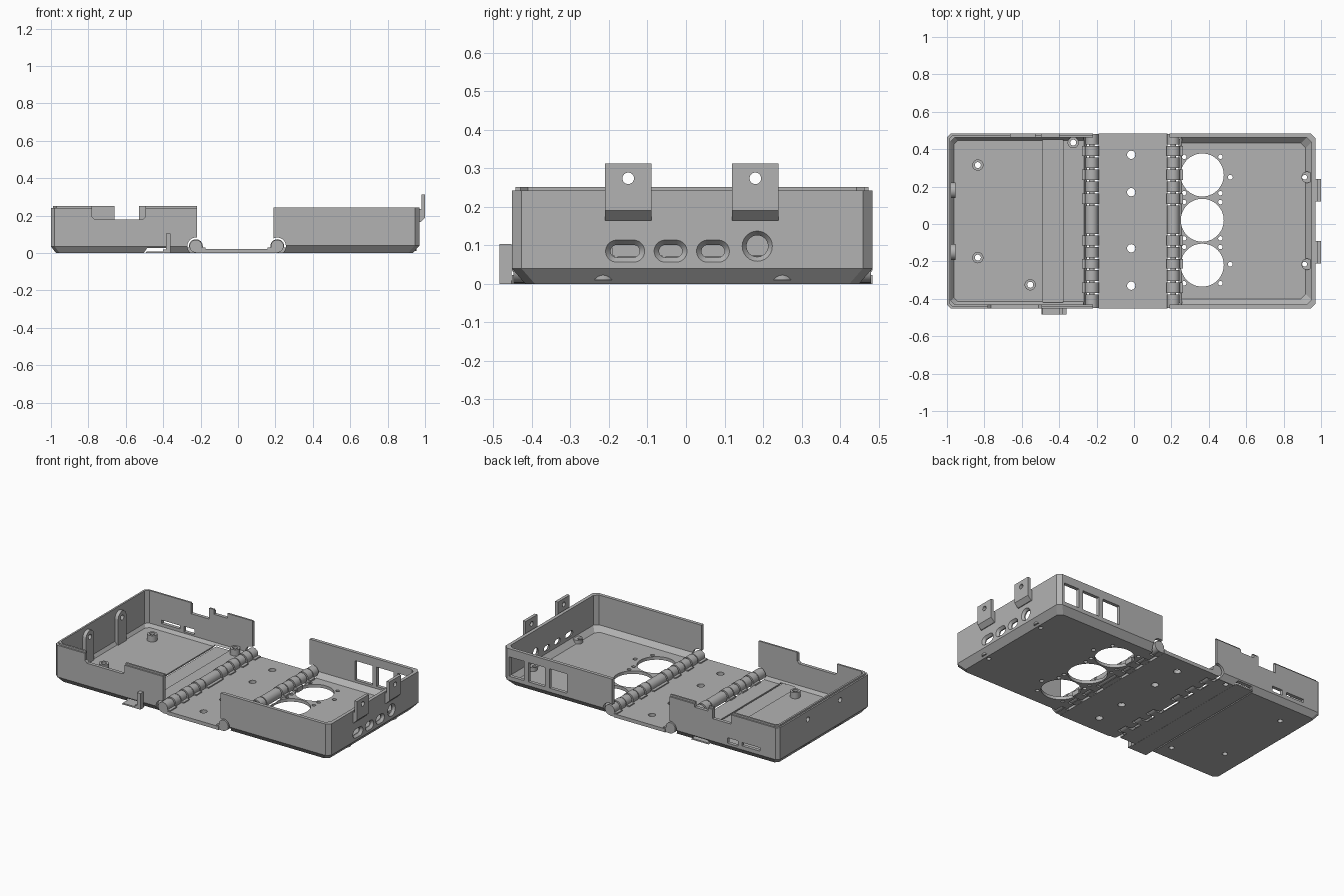
import bpy, bmesh, math
from mathutils import Matrix, Vector

if "Cube" in bpy.data.objects:
    bpy.data.objects.remove(bpy.data.objects["Cube"])

grey = bpy.data.materials.new("plastic_grey")
grey.diffuse_color = (0.45, 0.45, 0.45, 1)
grey.use_nodes = True
grey.node_tree.nodes["Principled BSDF"].inputs["Base Color"].default_value = grey.diffuse_color
Y0, Y1 = -0.452, 0.484          # front and back of the case
HINGES = {-1: -0.225, 1: 0.21}  # hinge axes
AXIS_Z = 0.037


def finish(name, bm):
    bmesh.ops.recalc_face_normals(bm, faces=bm.faces)
    me = bpy.data.meshes.new(name)
    bm.to_mesh(me)
    bm.free()
    me.materials.append(grey)
    ob = bpy.data.objects.new(name, me)
    bpy.context.collection.objects.link(ob)
    return ob


def loft(name, rings):
    bm = bmesh.new()
    loops = [[bm.verts.new(p) for p in r] for r in rings]
    n = len(loops[0])
    for a, b in zip(loops, loops[1:]):
        for i in range(n):
            j = (i + 1) % n
            bm.faces.new((a[i], a[j], b[j], b[i]))
    bm.faces.new(loops[0])
    bm.faces.new(loops[-1])
    return finish(name, bm)


def box(name, x0, x1, y0, y1, z0, z1):
    return loft(name, [[(x0, y0, z), (x1, y0, z), (x1, y1, z), (x0, y1, z)] for z in (z0, z1)])


def cyl(name, a, b, r, r2=None, seg=24):
    a, b = Vector(a), Vector(b)
    bm = bmesh.new()
    rot = (b - a).to_track_quat('Z', 'Y').to_matrix().to_4x4()
    bmesh.ops.create_cone(bm, cap_ends=True, segments=seg, radius1=r, radius2=r2 or r,
                          depth=(b - a).length,
                          matrix=Matrix.Translation((a + b) / 2) @ rot)
    return finish(name, bm)


def extrude_y(name, pts, y0, y1):
    return loft(name, [[(x, y, z) for x, z in pts] for y in (y0, y1)])


def stadium(name, x0, x1, yc, zc, hw, r, grow=0.0):
    """Rounded slot along x; it can flare outwards by grow."""
    rings = []
    for x, g in ((x0, 0), (x1, grow)):
        ring = []
        for i in range(24):
            t = math.radians(-82.5 + i * 15)
            side = 1 if math.cos(t) > 0 else -1
            ring.append((x, yc + side * (hw - r) + (r + g) * math.cos(t), zc + (r + g) * math.sin(t)))
        rings.append(ring)
    return loft(name, rings)


def boolean(target, others, op='DIFFERENCE'):
    bpy.context.view_layer.objects.active = target
    for c in others:
        m = target.modifiers.new("cut", 'BOOLEAN')
        m.operation, m.object, m.solver = op, c, 'EXACT'
        bpy.ops.object.modifier_apply(modifier=m.name)
        bpy.data.objects.remove(c)


def ring(s, xo, xi, inset, z, c=0.025):
    """Tray outline with two chamfered corners on the outer side."""
    xo -= s * inset
    a, b = Y0 + inset, Y1 - inset
    return [(xi, a, z), (xo - s * c, a, z), (xo, a + c, z),
            (xo, b - c, z), (xo - s * c, b, z), (xi, b, z)]


def hole(x, y, r, seg=24):
    return cyl("cutter", (x, y, -0.05), (x, y, 0.12), r, seg=seg)


# Right tray: shell, cavity, hinge clearance
right = loft("right_tray", [ring(1, 0.97, 0.19, i, z) for i, z in ((0.035, 0), (0, 0.04), (0, 0.243))])
cav = loft("cutter", [ring(1, 0.97, 0.1, i, z) for i, z in ((0.052, 0.02), (0.022, 0.05), (0.022, 0.3))])
boolean(right, [cav, cyl("cutter", (0.21, -0.6, AXIS_Z), (0.21, 0.6, AXIS_Z), 0.046, seg=32),
                box("cutter", 0.1, 0.21, -0.6, 0.6, -0.05, 0.07)])
# Floor bosses by the right wall
for y in (0.25, -0.215):
    boolean(right, [cyl("boss", (0.925, y, 0.01), (0.925, y, 0.045), 0.03)], 'UNION')
# Fan openings with screw holes
cuts = []
for y in (0.262, 0.02, -0.22):
    cuts.append(hole(0.365, y, 0.115, 48))
    cuts += [hole(0.365 + dx, y + dy, 0.012, 16) for dx in (-0.097, 0.097) for dy in (-0.097, 0.097)]
cuts += [hole(x, y, 0.013, 16) for x in (0.515, 0.912) for y in (0.25, -0.215)]
# Port windows in the back wall
cuts += [box("cutter", a, b, 0.4, 0.6, 0.065, 0.19) for a, b in ((0.515, 0.64), (0.67, 0.79), (0.82, 0.93))]
# Flared sockets in the right wall
for yc, hw in ((-0.158, 0.038), (-0.04, 0.03), (0.07, 0.03)):
    cuts.append(stadium("cutter", 0.9, 0.99, yc, 0.085, hw, 0.016))
    cuts.append(stadium("cutter", 0.955, 0.975, yc, 0.085, hw, 0.016, 0.017))
cuts.append(cyl("cutter", (0.9, 0.185, 0.098), (0.99, 0.185, 0.098), 0.028))
cuts.append(cyl("cutter", (0.955, 0.185, 0.098), (0.975, 0.185, 0.098), 0.028, 0.043))
boolean(right, cuts)

# Latch tabs on the right wall
for y in (-0.15, 0.18):
    latch = extrude_y("latch_tab", [(0.96, 0.165), (0.975, 0.165), (1.0, 0.19), (1.0, 0.312),
                                    (0.98, 0.312), (0.98, 0.235), (0.96, 0.235)], y - 0.06, y + 0.06)
    boolean(latch, [cyl("cutter", (0.9, y, 0.274), (1.1, y, 0.274), 0.015)])

# Left tray: shell with a stepped rim
left = loft("left_tray", [ring(-1, -1, -0.22, i, z, 0.02) for i, z in
                          ((0.027, 0), (0, 0.035), (0, 0.24), (0.01, 0.24), (0.01, 0.251))])
cav = loft("cutter", [ring(-1, -1, -0.1, i, z, 0.02) for i, z in ((0.037, 0.02), (0.022, 0.04), (0.022, 0.3))])
boolean(left, [cav, cyl("cutter", (-0.225, -0.6, AXIS_Z), (-0.225, 0.6, AXIS_Z), 0.046, seg=32),
               box("cutter", -0.225, -0.1, -0.6, 0.6, -0.05, 0.07)])
# Latch sockets inside the left wall
for y in (-0.15, 0.18):
    boolean(left, [cyl("boss", (-0.985, y, 0.185), (-0.955, y, 0.185), 0.042),
                   box("boss", -0.985, -0.955, y - 0.042, y + 0.042, 0.01, 0.185)], 'UNION')
    boolean(left, [cyl("cutter", (-1.1, y, 0.185), (-0.9, y, 0.185), 0.016)])
# Rim notches, cover channel and back ports
cuts = [extrude_y("cutter", [(-0.78, 0.3), (-0.78, 0.195), (-0.765, 0.18), (-0.51, 0.18),
                             (-0.495, 0.195), (-0.495, 0.3)], -0.6, -0.4),
        box("cutter", -0.66, -0.53, 0.4, 0.6, 0.18, 0.3),
        box("cutter", -0.495, -0.40, 0.4, 0.6, 0.22, 0.3),
        extrude_y("cutter", [(-0.51, -0.01), (-0.485, 0.028), (-0.383, 0.028), (-0.36, -0.01)], -0.6, 0.6),
        box("cutter", -0.87, -0.74, 0.4, 0.6, 0.06, 0.082),
        box("cutter", -0.71, -0.635, 0.4, 0.6, 0.05, 0.085)]
# Standoffs
spots = [(-0.835, 0.315), (-0.835, -0.18), (-0.555, -0.325), (-0.325, 0.435)]
for x, y in spots:
    boolean(left, [cyl("standoff", (x, y, 0.01), (x, y, 0.06), 0.03)], 'UNION')
boolean(left, cuts + [hole(x, y, 0.016) for x, y in spots])

# Sliding cover with its pull tab
extrude_y("sliding_cover", [(-0.495, 0), (-0.488, 0.009), (-0.375, 0.009), (-0.367, 0)], -0.484, 0.475)
box("cover_pull", -0.385, -0.36, -0.484, -0.453, 0, 0.104)
box("cover_flange", -0.4, -0.36, -0.484, -0.453, 0, 0.02)

# Centre plate
plate = box("centre_plate", -0.19, 0.178, Y0, Y1, 0, 0.023)
boolean(plate, [hole(-0.015, y, 0.022) for y in (0.37, 0.17, -0.13, -0.33)])

# Hinges: knuckles on the trays alternate with knuckles on the plate
tray_spans = [(0.36, 0.42), (0.232, 0.295), (0.104, 0.166), (-0.118, -0.057), (-0.243, -0.182), (-0.372, -0.31)]
edges = [Y0] + sorted(v for sp in tray_spans for v in sp) + [Y1]
plate_spans = list(zip(edges[::2], edges[1::2]))
for s, ax in HINGES.items():
    for spans, d, r, label in ((tray_spans, s, 0.037, "tray_knuckle"), (plate_spans, -s, 0.034, "plate_knuckle")):
        for a, b in spans:
            a, b = a + 0.004, b - 0.004
            cyl(label, (ax, a, AXIS_Z), (ax, b, AXIS_Z), r)
            x0, x1 = sorted((ax, ax + d * 0.052))
            box(label + "_web", x0, x1, a, b, 0.001, 0.03)
    cyl("hinge_pin", (ax, Y0 + 0.01, AXIS_Z), (ax, Y1 - 0.01, AXIS_Z), 0.015)

# Smooth round parts, keep edges crisp
for ob in bpy.context.scene.objects:
    ob.select_set(True)
bpy.context.view_layer.objects.active = right
bpy.ops.object.shade_smooth_by_angle(angle=math.radians(25))
